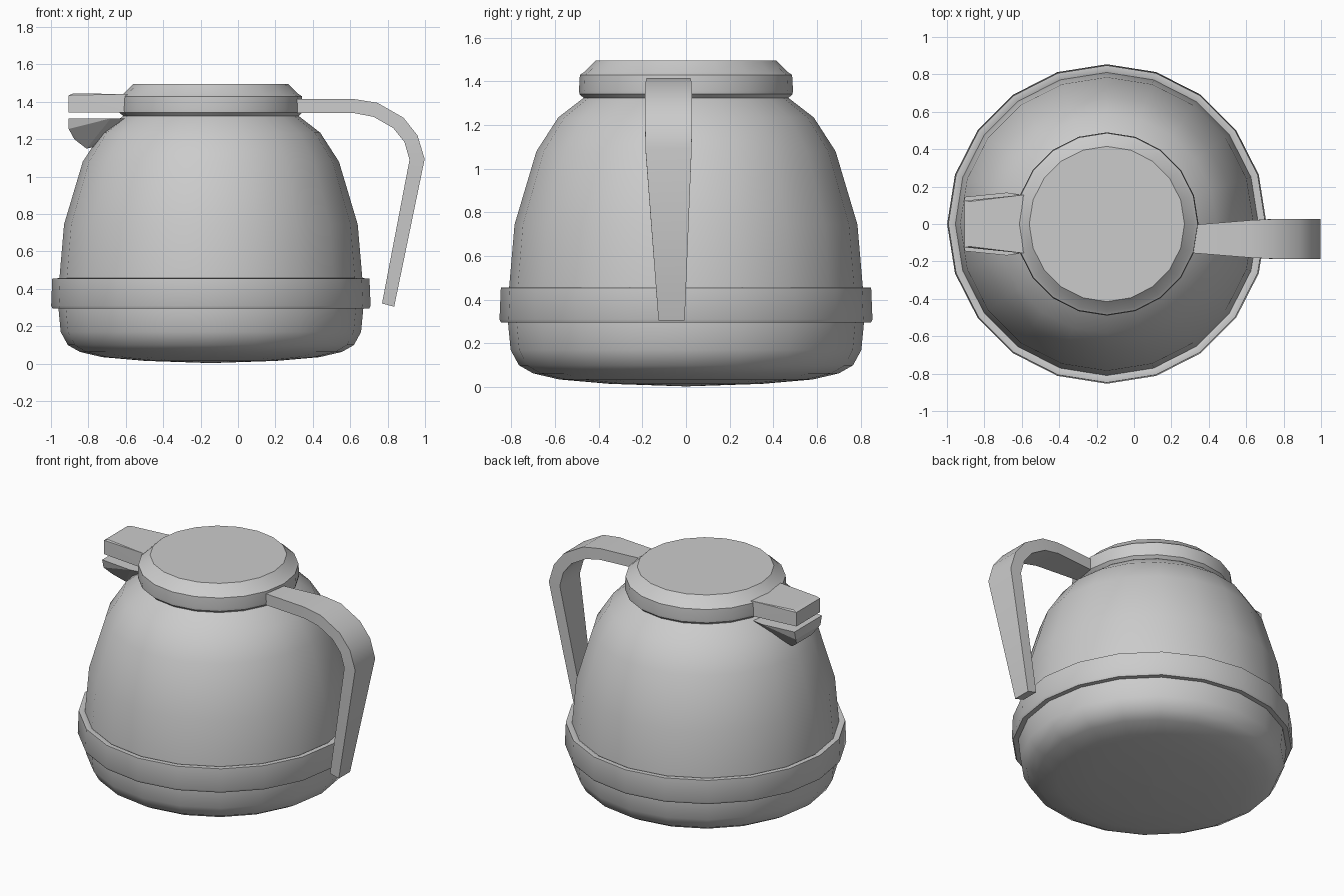
import bpy, bmesh
from math import radians, hypot, cos, sin, tau

if "Cube" in bpy.data.objects:
    bpy.data.objects.remove(bpy.data.objects["Cube"])

CX = -0.145    # body axis
SIDES = 20


def finish(name, bm, angle):
    bmesh.ops.remove_doubles(bm, verts=bm.verts[:], dist=1e-5)
    bmesh.ops.recalc_face_normals(bm, faces=bm.faces[:])
    mesh = bpy.data.meshes.new(name)
    bm.to_mesh(mesh)
    bm.free()
    ob = bpy.data.objects.new(name, mesh)
    bpy.context.collection.objects.link(ob)
    bpy.ops.object.select_all(action='DESELECT')
    ob.select_set(True)
    bpy.context.view_layer.objects.active = ob
    if angle:
        bpy.ops.object.shade_smooth_by_angle(angle=radians(angle))
    return ob


def lathe(name, profile, angle, closed=False):
    """Revolve (radius, z) points; an open profile gets end caps."""
    bm = bmesh.new()
    rings = [[bm.verts.new((CX + r * cos(tau * i / SIDES), r * sin(tau * i / SIDES), z))
              for i in range(SIDES)] for r, z in profile]
    pairs = list(zip(rings, rings[1:]))
    if closed:
        pairs.append((rings[-1], rings[0]))
    else:
        bm.faces.new(rings[0])
        bm.faces.new(rings[-1])
    for a, b in pairs:
        for i in range(SIDES):
            j = (i + 1) % SIDES
            bm.faces.new((a[i], a[j], b[j], b[i]))
    return finish(name, bm, angle)


def hull(name, points):
    """Convex solid from (x, half width, z) points mirrored across y."""
    bm = bmesh.new()
    for x, w, z in points:
        for s in (1, -1):
            bm.verts.new((x, s * w, z))
    bmesh.ops.convex_hull(bm, input=bm.verts[:])
    return finish(name, bm, 0)


# Pot body, band and lid
lathe("body", [(0.02, 0.004), (0.35, 0.015), (0.58, 0.035), (0.70, 0.063), (0.765, 0.10),
               (0.803, 0.17), (0.815, 0.295), (0.81, 0.455), (0.785, 0.745), (0.685, 1.08),
               (0.585, 1.235), (0.475, 1.32), (0.455, 1.335)], 40)
lathe("band", [(0.79, 0.295), (0.846, 0.295), (0.854, 0.31), (0.848, 0.455), (0.82, 0.457),
               (0.79, 0.44)], 35, closed=True)
lathe("lid", [(0.45, 1.322), (0.47, 1.325), (0.488, 1.342), (0.49, 1.36), (0.486, 1.43),
              (0.468, 1.442), (0.415, 1.495)], 32)

# Pouring tab of the lid
hull("lid_tab", [(-0.905, 0.125, 1.342), (-0.905, 0.125, 1.435), (-0.88, 0.12, 1.445),
                 (-0.56, 0.16, 1.342), (-0.60, 0.155, 1.442), (-0.56, 0.155, 1.435)])

# Spout below the tab
hull("spout", [(-0.905, 0.145, 1.312), (-0.68, 0.168, 1.312), (-0.58, 0.15, 1.312),
               (-0.905, 0.13, 1.255), (-0.875, 0.08, 1.20), (-0.81, 0.035, 1.15),
               (-0.72, 0.03, 1.17)])

# Handle: (outer x, outer z, inner x, inner z, half width)
sections = [(0.31, 1.415, 0.31, 1.34, 0.075), (0.62, 1.415, 0.62, 1.34, 0.100),
            (0.745, 1.395, 0.725, 1.32, 0.106), (0.885, 1.315, 0.83, 1.26, 0.107),
            (0.96, 1.22, 0.89, 1.185, 0.107), (0.998, 1.095, 0.917, 1.09, 0.106),
            (0.835, 0.305, 0.77, 0.322, 0.06)]
bm = bmesh.new()
Y = -0.08
loops = []
for ox, oz, ix, iz, w in sections:
    y = Y if oz > 0.5 else -0.066
    loops.append([bm.verts.new(p) for p in
                  ((ox, y - w, oz), (ox, y + w, oz), (ix, y + w, iz), (ix, y - w, iz))])
for a, b in zip(loops, loops[1:]):
    for i in range(4):
        j = (i + 1) % 4
        bm.faces.new((a[i], a[j], b[j], b[i]))
bm.faces.new(loops[0])
bm.faces.new(loops[-1])
finish("handle", bm, 35)
